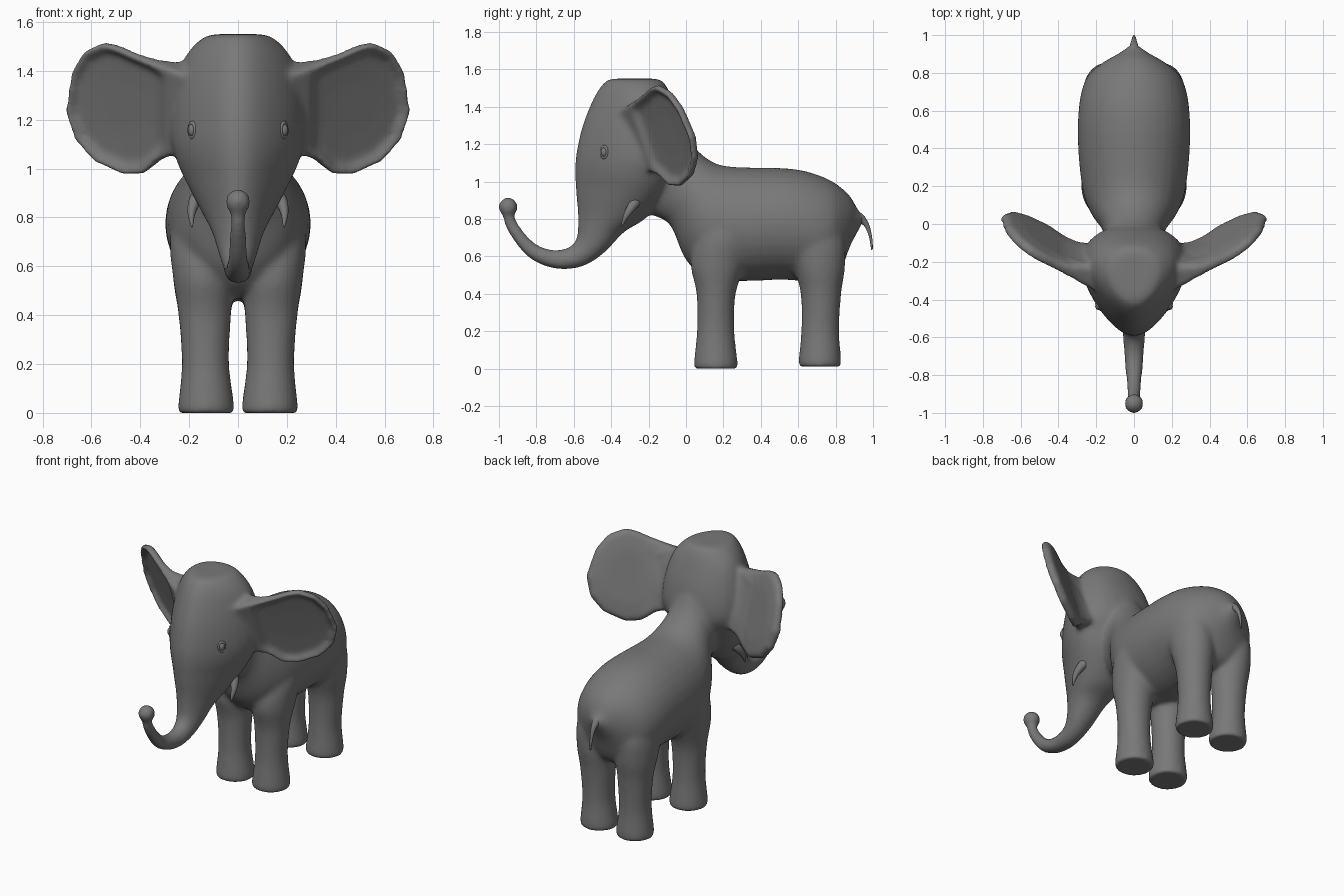
import bpy, bmesh, math
from mathutils import Vector

if "Cube" in bpy.data.objects:
    bpy.data.objects.remove(bpy.data.objects["Cube"])

skin = bpy.data.materials.new("dark_grey")
skin.diffuse_color = (.19, .19, .19, 1)
skin.use_nodes = True
skin.node_tree.nodes["Principled BSDF"].inputs["Base Color"].default_value = skin.diffuse_color


def spline(rows, steps=5):
    """Catmull-Rom interpolation of equally long number rows."""
    rows = [Vector(r) for r in rows]
    out = []
    for i in range(len(rows) - 1):
        a, b, c, d = rows[max(i - 1, 0)], rows[i], rows[i + 1], rows[min(i + 2, len(rows) - 1)]
        for k in range(steps):
            t = k / steps
            out.append(0.5 * (2 * b + (c - a) * t + (2 * a - 5 * b + 4 * c - d) * t * t
                              + (3 * b - a - 3 * c + d) * t ** 3))
    out.append(rows[-1])
    return out


def bridge(bm, rings):
    n = len(rings[0])
    for r0, r1 in zip(rings, rings[1:]):
        for i in range(n):
            j = (i + 1) % n
            bm.faces.new((r0[i], r0[j], r1[j], r1[i]))
    bm.faces.new(rings[0][::-1])
    bm.faces.new(rings[-1])


def loft(bm, rows, side=1, taper=0.0, seg=32, steps=5):
    """Rows: (y, z) of one edge, (y, z) of the opposite edge, half width, x centre."""
    rings = []
    for r in spline([tuple(q) + (0,) * (6 - len(q)) for q in rows], steps):
        ring = []
        tp = min(taper, r[4] * 1.6)
        for i in range(seg):
            a = 2 * math.pi * i / seg
            c, s = math.cos(a), math.sin(a)
            x = side * r[5] + r[4] * c * (1 - tp * s)
            y = (r[0] + r[2]) / 2 + (r[0] - r[2]) / 2 * s
            z = (r[1] + r[3]) / 2 + (r[1] - r[3]) / 2 * s
            ring.append(bm.verts.new((x, y, z)))
        rings.append(ring)
    bridge(bm, rings)


def finish(bm, name):
    bmesh.ops.recalc_face_normals(bm, faces=bm.faces)
    me = bpy.data.meshes.new(name)
    bm.to_mesh(me)
    bm.free()
    for p in me.polygons:
        p.use_smooth = True
    me.materials.append(skin)
    ob = bpy.data.objects.new(name, me)
    bpy.context.collection.objects.link(ob)
    return ob


body = bmesh.new()

# torso with neck, ending in the tail root
loft(body, [
    (-.20, 1.36, -.25, .84, .12), (-.06, 1.34, -.16, .812, .15), (.03, 1.205, -.08, .76, .168),
    (.11, 1.125, .00, .58, .225), (.20, 1.085, .12, .48, .268), (.35, 1.075, .33, .468, .292),
    (.50, 1.073, .50, .475, .298), (.62, 1.06, .62, .468, .292), (.72, 1.03, .71, .46, .275),
    (.80, .99, .78, .48, .24), (.875, .925, .83, .53, .165), (.92, .85, .88, .66, .08),
    (.955, .815, .938, .765, .022)])

# head running into the trunk
loft(body, [
    (-.39, 1.55, -.16, 1.55, .09), (-.435, 1.532, -.12, 1.532, .145), (-.492, 1.45, -.075, 1.45, .21),
    (-.553, 1.30, -.02, 1.30, .252), (-.587, 1.15, .00, 1.15, .265), (-.594, 1.05, -.04, 1.05, .245),
    (-.589, .95, -.10, .93, .20), (-.579, .83, -.22, .80, .14), (-.579, .75, -.33, .73, .105),
    (-.585, .70, -.43, .625, .08), (-.61, .66, -.53, .555, .062), (-.66, .638, -.64, .53, .055),
    (-.73, .638, -.75, .546, .049), (-.80, .666, -.847, .598, .041), (-.859, .722, -.917, .678, .036),
    (-.903, .785, -.966, .76, .032), (-.933, .85, -.982, .83, .032)], taper=.35)

# trunk tip
tip = bmesh.ops.create_uvsphere(body, u_segments=24, v_segments=16, radius=.053)
bmesh.ops.translate(body, verts=tip['verts'], vec=(0, -.951, .864))

# legs
front_leg = [(.07, .0, .25, .0, .095, .13), (.042, .012, .277, .012, .116, .13),
             (.058, .2, .259, .2, .097, .133), (.056, .4, .266, .4, .108, .136),
             (.025, .56, .32, .56, .125, .142), (.06, .72, .36, .72, .118, .160),
             (.14, .88, .32, .88, .06, .17)]
hind_leg = [(.63, .012, .80, .012, .095, .13), (.602, .024, .83, .024, .115, .13),
            (.616, .2, .819, .2, .097, .133), (.613, .4, .83, .4, .108, .136),
            (.575, .54, .85, .54, .125, .140), (.53, .7, .845, .7, .115, .150),
            (.58, .86, .76, .86, .06, .15)]

# ear outline (x, z), dished in front
outline = [(.20, 1.38), (.27, 1.405), (.35, 1.432), (.43, 1.465), (.50, 1.497), (.56, 1.512),
           (.64, 1.475), (.69, 1.39), (.712, 1.23), (.672, 1.11), (.59, 1.022), (.47, .968),
           (.39, .975), (.33, 1.03), (.26, 1.055), (.20, 1.07)]
normal = Vector((-.53, .80, .28))


def ear(bm, side):
    rings = []
    # scale, inner limit of x, offset along the back normal
    for s, lim, off in [(.4, .38, .032), (.84, .34, .028), (.91, .31, 0), (.98, 0, -.004),
                        (1, 0, .012), (1, 0, .034), (.93, 0, .052), (.6, 0, .062)]:
        ring = []
        for x, z in outline:
            px = .5 + (x - .5) * s
            squeeze = 1 - .8 * max(0, lim - px)
            px = max(px, lim + (px - lim) * .1)
            pz = 1.24 + (z - 1.24) * s * squeeze
            p = Vector((px, -.017 + .648 * px - .342 * pz, pz))
            p += normal * (off + (max(0, .38 - px) * .7 if off > .03 and s > .5 else 0))
            ring.append(bm.verts.new((p.x * side, p.y, p.z)))
        rings.append(ring)
    bridge(bm, rings)


for side in (1, -1):
    loft(body, front_leg, side)
    loft(body, hind_leg, side)
    ear(body, side)

# fuse everything into one soft skin
ob = finish(body, "body")
m = ob.modifiers.new("fuse", 'REMESH')
m.mode = 'VOXEL'
m.voxel_size = .011
m.use_smooth_shade = True
m = ob.modifiers.new("soften", 'SMOOTH')
m.factor = .5
m.iterations = 22

# tail
tail = bmesh.new()
loft(tail, [(.915, .84, .90, .80, .03), (.945, .825, .93, .78, .024),
            (.977, .775, .958, .755, .015), (.994, .71, .978, .705, .010), (1.0, .64, .99, .635, .004)],
     seg=16)
finish(tail, "tail")

for side, label in ((1, "left"), (-1, "right")):
    # tusk
    cu = bpy.data.curves.new("tusk_" + label, 'CURVE')
    cu.dimensions = '3D'
    cu.bevel_depth = 1
    cu.bevel_resolution = 4
    cu.use_fill_caps = True
    cu.materials.append(skin)
    sp = cu.splines.new('POLY')
    pts = spline([(.13, -.25, .92, .032), (.172, -.282, .875, .027),
                  (.190, -.318, .82, .017), (.188, -.345, .76, .003)])
    sp.points.add(len(pts) - 1)
    for p, q in zip(sp.points, pts):
        p.co = (q[0] * side, q[1], q[2], 1)
        p.radius = q[3]
    sp.use_smooth = True
    bpy.context.collection.objects.link(bpy.data.objects.new("tusk_" + label, cu))

    # eye and eyelid ring, facing out and forward
    centre = Vector((.187 * side, -.437, 1.157))
    rot = Vector((.8 * side, -.6, 0)).to_track_quat('Z', 'Y').to_euler()
    bpy.ops.mesh.primitive_uv_sphere_add(segments=20, ring_count=12, radius=1, location=centre, rotation=rot)
    eye = bpy.context.object
    eye.name = "eye_" + label
    eye.scale = (.019, .026, .018)
    bpy.ops.object.shade_smooth()
    bpy.ops.mesh.primitive_torus_add(major_radius=.024, minor_radius=.008, major_segments=24,
                                     minor_segments=10, location=centre, rotation=rot)
    lid = bpy.context.object
    lid.name = "eyelid_" + label
    lid.scale = (.85, 1.2, 1)
    bpy.ops.object.shade_smooth()
    for o in (eye, lid):
        o.data.materials.append(skin)
